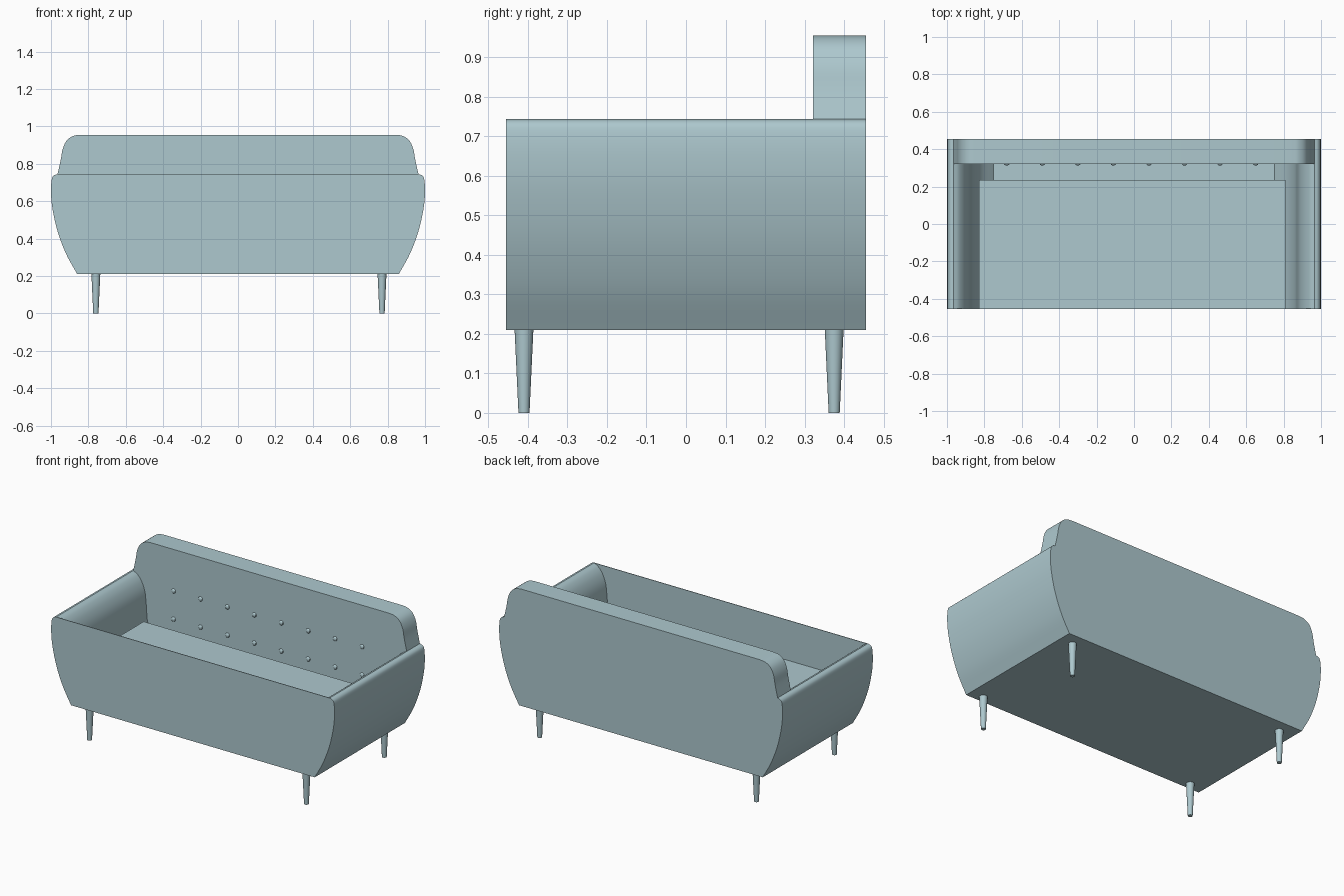
import bpy, bmesh, math
from mathutils import Vector

cube = bpy.data.objects.get("Cube")
if cube:
    bpy.data.objects.remove(cube, do_unlink=True)

COLOR = (0.42, 0.58, 0.62, 1)
fabric = bpy.data.materials.new("pale_blue_grey")
fabric.use_nodes = True
fabric.diffuse_color = COLOR
fabric.node_tree.nodes["Principled BSDF"].inputs["Base Color"].default_value = COLOR


def add_object(name, bm):
    bmesh.ops.recalc_face_normals(bm, faces=bm.faces)
    mesh = bpy.data.meshes.new(name)
    bm.to_mesh(mesh)
    bm.free()
    mesh.materials.append(fabric)
    obj = bpy.data.objects.new(name, mesh)
    bpy.context.collection.objects.link(obj)
    bpy.ops.object.select_all(action='DESELECT')
    obj.select_set(True)
    bpy.context.view_layer.objects.active = obj
    bpy.ops.object.shade_smooth_by_angle(angle=math.radians(30))
    return obj


def smooth_path(points, steps=5):
    """Catmull-Rom curve through the given (x, z) points."""
    p = [Vector(q) for q in points]
    p = [2 * p[0] - p[1]] + p + [2 * p[-1] - p[-2]]
    out = []
    for a, b, c, d in zip(p, p[1:], p[2:], p[3:]):
        for i in range(steps):
            t = i / steps
            out.append(0.5 * (2 * b + (c - a) * t + (2 * a - 5 * b + 4 * c - d) * t ** 2
                              + (3 * b - a - 3 * c + d) * t ** 3))
    return out + [p[-2]]


def mirrored(path):
    """Close a right-half path with its mirror image."""
    return path + [Vector((-q.x, q.y)) for q in reversed(path)]


def prism(name, outline, y0, y1):
    bm = bmesh.new()
    front = bm.faces.new([bm.verts.new((q.x, y0, q.y)) for q in outline])
    ext = bmesh.ops.extrude_face_region(bm, geom=[front], use_keep_orig=True)
    moved = [v for v in ext["geom"] if isinstance(v, bmesh.types.BMVert)]
    bmesh.ops.translate(bm, verts=moved, vec=(0, y1 - y0, 0))
    return add_object(name, bm)


# Profiles of the outer shell, the hollow inside and the raised back
FRONT, BACK, BACK_FACE, PANEL = -0.455, 0.455, 0.322, 0.004
outer = smooth_path([(0.86, 0.21), (0.92, 0.32), (0.965, 0.44), (0.992, 0.56),
                     (1.0, 0.65), (0.996, 0.715), (0.985, 0.737), (0.965, 0.744)])
inner = smooth_path([(0.965, 0.744), (0.935, 0.728), (0.905, 0.69), (0.882, 0.63),
                     (0.872, 0.54), (0.862, 0.44), (0.82, 0.34), (0.75, 0.26)])
crown = smooth_path([(0.965, 0.744), (0.948, 0.82), (0.937, 0.88), (0.915, 0.925),
                     (0.88, 0.949), (0.84, 0.955)])

# Curved shell with arms, closed front panel and tall back
prism("arm_shell", mirrored(outer + inner[1:]), FRONT + PANEL, BACK_FACE)
prism("front_panel", mirrored(outer), FRONT, FRONT + PANEL)
prism("backrest", mirrored(outer + crown[1:]), BACK_FACE, BACK)

# Seat cushion, with a gap behind it
seat = [Vector(q) for q in ((-0.75, 0.25), (0.74, 0.25), (0.81, 0.34),
                            (0.81, 0.488), (-0.83, 0.488), (-0.83, 0.34))]
prism("seat_cushion", seat, FRONT + PANEL, 0.235)

# Rows of upholstery buttons on the backrest
bm = bmesh.new()
for row in range(2):
    for col in range(8):
        made = bmesh.ops.create_uvsphere(bm, u_segments=12, v_segments=8, radius=0.015)
        bmesh.ops.scale(bm, verts=made["verts"], vec=(1, 0.6, 1))
        bmesh.ops.translate(bm, verts=made["verts"],
                            vec=(-0.68 + col * 0.19, BACK_FACE, 0.69 - row * 0.18))
add_object("back_buttons", bm)

# Tapered legs
for side, x in (("right", -0.76), ("left", 0.77)):
    for end, y in (("front", -0.41), ("back", 0.375)):
        bm = bmesh.new()
        bmesh.ops.create_cone(bm, cap_ends=True, segments=24, radius1=0.014,
                              radius2=0.024, depth=0.215)
        bmesh.ops.translate(bm, verts=bm.verts, vec=(x, y, 0.1075))
        add_object(f"{end}_{side}_leg", bm)
